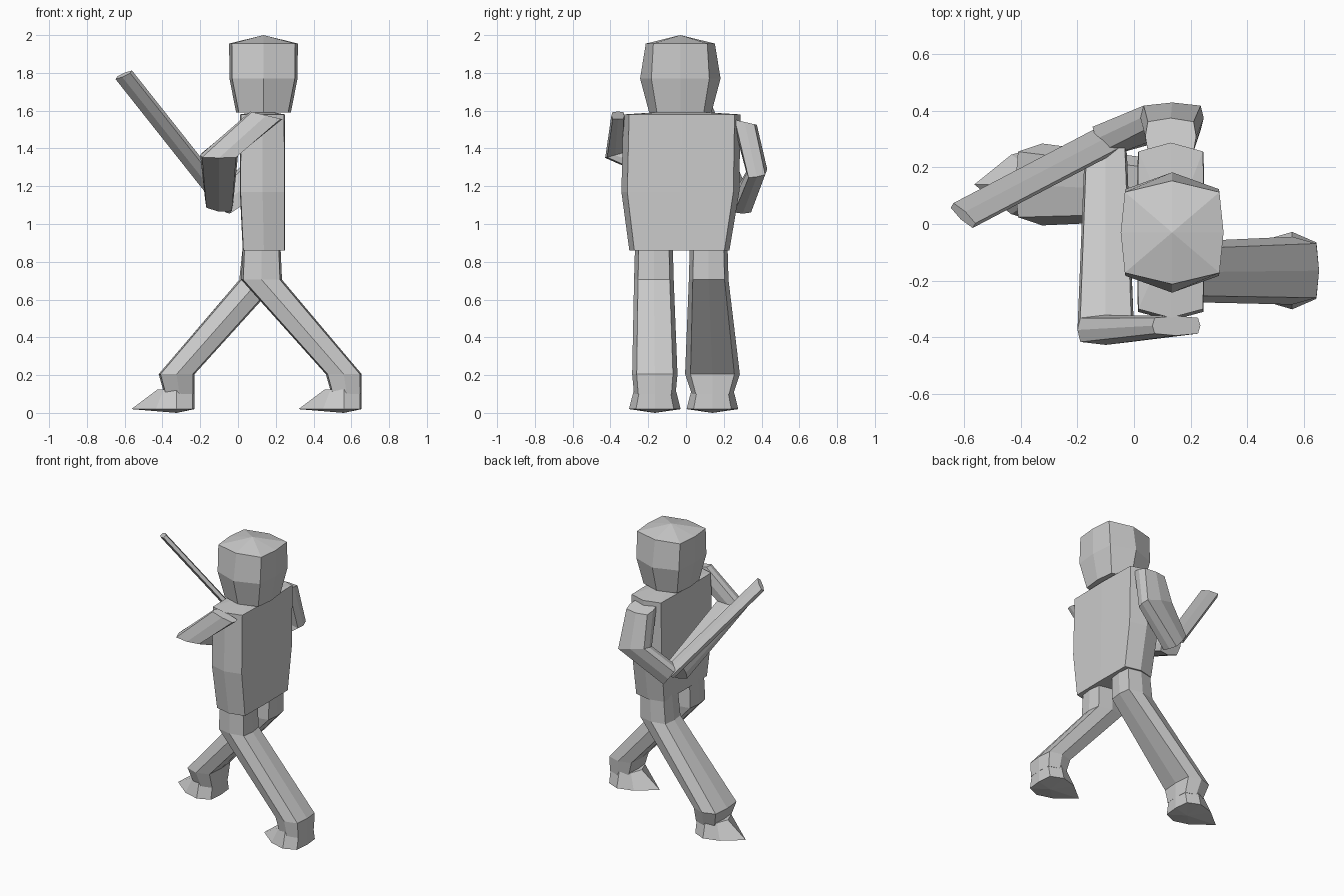
import bpy, bmesh
from mathutils import Vector as V

if "Cube" in bpy.data.objects:
    bpy.data.objects.remove(bpy.data.objects["Cube"])


def ring(c, u, v, ku=0.9, kv=0.8):
    """Eight-sided cross-section spanned by half-axes u and v."""
    c, u, v = V(c), V(u), V(v)
    pat = [(1, 0), (ku, kv), (0, 1), (-ku, kv), (-1, 0), (-ku, -kv), (0, -1), (ku, -kv)]
    return [c + u * a + v * b for a, b in pat]


def flat(cx, cy, z, rx, ry, ku=0.9, kv=0.8):
    return ring((cx, cy, z), (rx, 0, 0), (0, ry, 0), ku, kv)


def loft(name, rings, start=None, end=None):
    """Skin rings; caps are flat or fanned to a given point."""
    bm = bmesh.new()
    vs = [[bm.verts.new(p) for p in r] for r in rings]
    for a, b in zip(vs, vs[1:]):
        n = len(a)
        for i in range(n):
            bm.faces.new((a[i], a[(i + 1) % n], b[(i + 1) % n], b[i]))
    for r, tip in ((vs[0], start), (vs[-1], end)):
        if tip is None:
            bm.faces.new(r)
        else:
            t = bm.verts.new(tip)
            for i in range(len(r)):
                bm.faces.new((r[i], r[(i + 1) % len(r)], t))
    bmesh.ops.recalc_face_normals(bm, faces=bm.faces)
    me = bpy.data.meshes.new(name)
    bm.to_mesh(me)
    bm.free()
    ob = bpy.data.objects.new(name, me)
    bpy.context.collection.objects.link(ob)
    return ob


# Head with shallow pointed crown
loft("head", [flat(0.135, -0.03, 1.59, 0.145, 0.165, 0.9, 0.75),
              flat(0.135, -0.03, 1.77, 0.18, 0.213, 0.92, 0.72),
              flat(0.135, -0.03, 1.955, 0.182, 0.183, 0.92, 0.78)],
     end=(0.135, -0.03, 2.0))

# Torso
loft("torso", [flat(0.137, -0.035, 0.86, 0.112, 0.265, 0.97, 0.9),
               flat(0.13, -0.03, 1.17, 0.12, 0.312, 0.97, 0.9),
               flat(0.13, -0.022, 1.58, 0.12, 0.31, 0.95, 0.9)],
     end=(0.135, -0.025, 1.6))


# Legs: hip, knee-height bend, ankle, then a pointed foot
def leg(name, hip_y, foot_y, knee_x, ankle_x, ankle_w):
    loft(name, [flat(0.125, hip_y, 0.88, 0.1, 0.1),
                flat(knee_x, hip_y, 0.705, 0.108, 0.105),
                flat(ankle_x, foot_y, 0.205, 0.095, ankle_w),
                flat(ankle_x + 0.015, foot_y, 0.10, 0.08, 0.11)])
    sole = [(0.095, 0), (0.085, 0.1), (0, 0.137), (-0.11, 0.105),
            (-0.24, 0), (-0.11, -0.105), (0, -0.137), (0.085, -0.1)]
    top = [(0.095, 0), (0.085, 0.08), (0, 0.11), (-0.07, 0.08),
           (-0.1, 0), (-0.07, -0.08), (0, -0.11), (0.085, -0.08)]
    loft(name.replace("leg", "foot"),
         [[V((ankle_x + x, foot_y + y, 0.02)) for x, y in sole],
          [V((ankle_x + x, foot_y + y, 0.125)) for x, y in top]],
         start=(ankle_x, foot_y, 0))


leg("rear_leg", -0.17, -0.165, 0.125, 0.56, 0.12)
leg("front_leg", 0.12, 0.14, 0.115, -0.325, 0.145)

# Arm crossing in front of the chest
loft("crossing_arm", [ring((0.15, -0.36, 1.575), (0.085, 0, -0.02), (0, 0.035, 0)),
                      ring((-0.1, -0.375, 1.365), (0.1, 0, 0), (0, 0.053, 0.015)),
                      ring((-0.1, 0.25, 1.125), (0.075, 0, -0.01), (0, 0.03, 0.06))])

# Bent arm on the other side
loft("bent_arm", [ring((0.13, 0.31, 1.54), (0.09, 0, 0), (0, 0.065, -0.015)),
                  ring((0.135, 0.375, 1.28), (0.112, 0, -0.03), (0, 0.055, 0.01)),
                  ring((-0.09, 0.30, 1.115), (0.045, 0, -0.06), (-0.02, 0.055, 0))])

# Flat bar held up in both hands
tip, base = V((-0.605, 0.03, 1.79)), V((-0.09, 0.30, 1.14))
axis = (tip - base).normalized()
wide = V((-0.7, 0.65, -0.29))
wide = (wide - axis * wide.dot(axis)).normalized()
thin = axis.cross(wide)


def bar_ring(c):
    return [c + wide * a * 0.055 + thin * b * 0.02
            for a, b in ((1, 0.6), (0, 1), (-1, 0.6), (-1, -0.6), (0, -1), (1, -0.6))]


loft("bar", [bar_ring(base), bar_ring(tip)])
